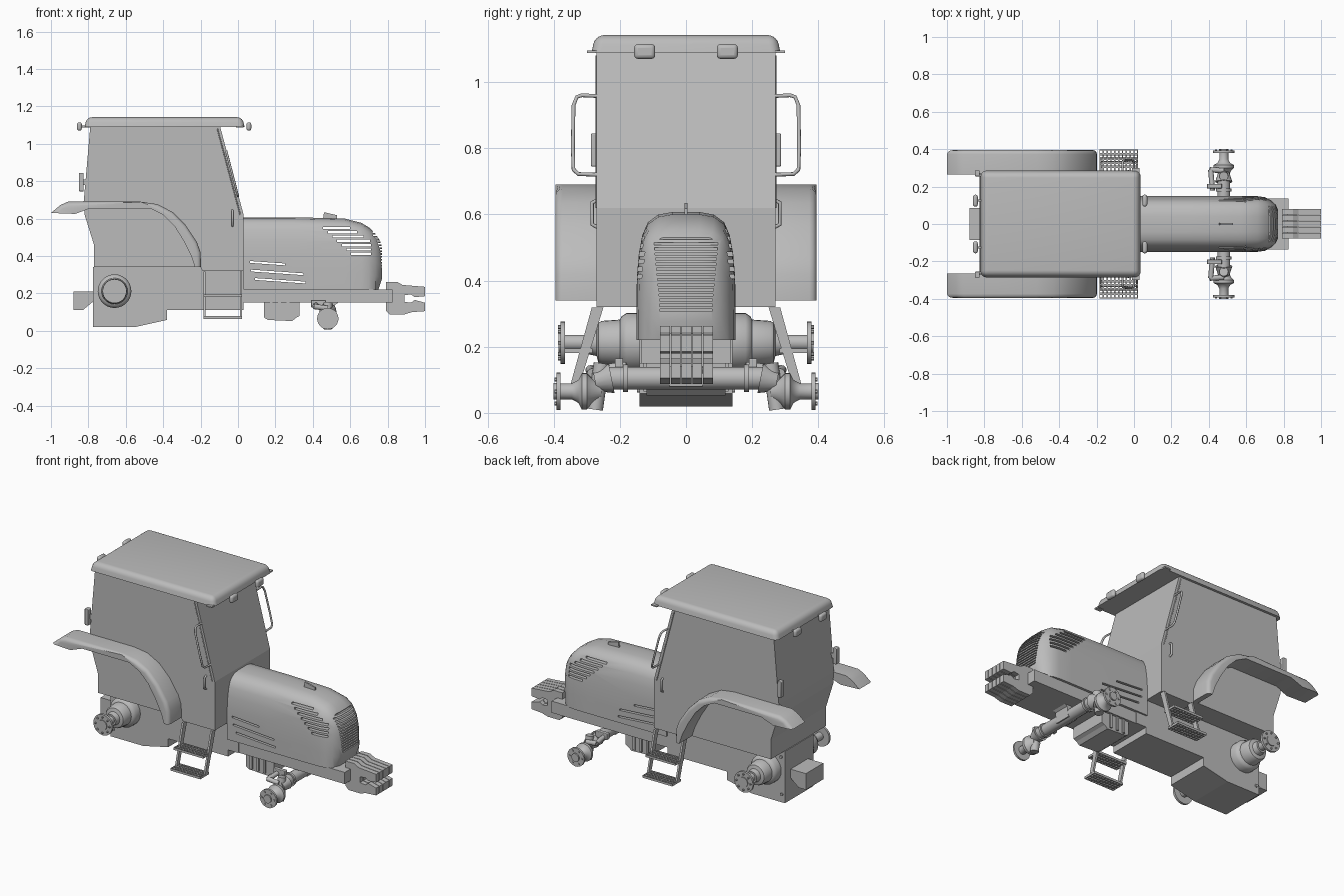
import bpy, bmesh, math
from mathutils import Vector, Matrix

cube = bpy.data.objects.get("Cube")
if cube:
    bpy.data.objects.remove(cube, do_unlink=True)

grey = bpy.data.materials.new("plain_grey")
grey.use_nodes = True
grey.diffuse_color = (0.5, 0.5, 0.5, 1)
grey.node_tree.nodes["Principled BSDF"].inputs["Base Color"].default_value = (0.5, 0.5, 0.5, 1)


def finish(name, bm, bevel=0, smooth=False, segments=3):
    bmesh.ops.recalc_face_normals(bm, faces=bm.faces[:])
    me = bpy.data.meshes.new(name)
    bm.to_mesh(me)
    bm.free()
    ob = bpy.data.objects.new(name, me)
    bpy.context.collection.objects.link(ob)
    me.materials.append(grey)
    if bevel:
        mod = ob.modifiers.new("bevel", "BEVEL")
        mod.width, mod.segments = bevel, segments
    if smooth or bevel:
        bpy.ops.object.select_all(action="DESELECT")
        ob.select_set(True)
        bpy.context.view_layer.objects.active = ob
        bpy.ops.object.shade_smooth_by_angle(angle=math.radians(35))
    return ob


def add_box(bm, a, b):
    a, b = Vector(a), Vector(b)
    m = Matrix.Translation((a + b) / 2) @ Matrix.Diagonal((*(b - a), 1))
    return bmesh.ops.create_cube(bm, size=1, matrix=m)["verts"]


def box(name, a, b, bevel=0):
    bm = bmesh.new()
    add_box(bm, a, b)
    return finish(name, bm, bevel)


def slab(name, pts, y0, y1, bevel=0):
    """Side profile (x, z) extruded across the width."""
    bm = bmesh.new()
    f = bm.faces.new([bm.verts.new((x, y0, z)) for x, z in pts])
    ext = bmesh.ops.extrude_face_region(bm, geom=[f])["geom"]
    bmesh.ops.translate(bm, vec=(0, y1 - y0, 0), verts=[v for v in ext if isinstance(v, bmesh.types.BMVert)])
    return finish(name, bm, bevel)


def lathe(name, x, z, prof, s, n=28):
    """Turned part about a sideways axis, profile given as (y, radius)."""
    bm = bmesh.new()
    rings = [[bm.verts.new((x + r * math.cos(t * math.tau / n), s * y, z + r * math.sin(t * math.tau / n)))
              for t in range(n)] for y, r in prof]
    for a, b in zip(rings, rings[1:]):
        for i in range(n):
            bm.faces.new((a[i], a[(i + 1) % n], b[(i + 1) % n], b[i]))
    bm.faces.new(rings[0])
    bm.faces.new(rings[-1])
    return finish(name, bm, smooth=True)


def rod(name, p, q, r, r2=None, n=16):
    p, q = Vector(p), Vector(q)
    d = q - p
    m = Matrix.Translation((p + q) / 2) @ d.to_track_quat("Z", "Y").to_matrix().to_4x4()
    bm = bmesh.new()
    bmesh.ops.create_cone(bm, cap_ends=True, segments=n, radius1=r, radius2=r2 or r, depth=d.length, matrix=m)
    return finish(name, bm, smooth=True)


def tube(name, pts, r):
    cu = bpy.data.curves.new(name, "CURVE")
    cu.dimensions, cu.bevel_depth, cu.bevel_resolution = "3D", r, 2
    sp = cu.splines.new("POLY")
    sp.points.add(len(pts) - 1)
    for p, c in zip(sp.points, pts):
        p.co = (*c, 1)
    cu.materials.append(grey)
    bpy.context.collection.objects.link(bpy.data.objects.new(name, cu))


# Cab and roof
slab("cab", [(-.79, 1.09), (-.825, .69), (-.82, .62), (-.77, .46), (-.77, .34), (-.2, .34),
             (-.19, .32), (.03, .32), (.03, .62), (-.095, 1.09)], -.27, .27)
bm = bmesh.new()
add_box(bm, (-.82, -.285, 1.09), (.035, .285, 1.142))
for v in bm.verts:
    if v.co.z > 1.1:
        v.co.x += .012 if v.co.x < 0 else -.012
        v.co.y *= .965
bmesh.ops.bevel(bm, geom=[e for e in bm.edges if max(v.co.z for v in e.verts) > 1.1],
                offset=.028, segments=5, profile=.5, affect="EDGES")
finish("roof", bm, smooth=True)
for s in (-1, 1):
    for x, label in ((.058, "front"), (-.848, "rear")):
        box(label + "_roof_lamp", (x - .013, s * .125 - .032, 1.07), (x + .013, s * .125 + .032, 1.115), .012)
        box(label + "_lamp_arm", (min(x, x * .8), s * .125 - .006, 1.088), (max(x, x * .8), s * .125 + .006, 1.098))
    box("roof_side_tab", (-.01, s * .27, 1.088), (.03, s * .3, 1.096))
    box("tail_lamp", (-.85, s * .255, .745), (-.825, s * .287, .845), .004)
    box("tail_lamp_mount", (-.83, s * .255, .78), (-.80, s * .268, .81))
    # Grab rail along the windscreen pillar and door handle
    rail = [(.27, .72), (.325, .722), (.34, .735), (.342, .8), (.34, .93), (.33, .955), (.315, .96), (.27, .958)]
    tube("grab_rail", [(.0 - (z - .72) * .26, s * y, z) for y, z in rail], .006)
    tube("door_handle", [(-.03, s * y, z) for y, z in ((.265, .645), (.284, .635), (.284, .57), (.265, .56))], .006)
    tube("door_seam", [(-.11, s * .27, 1.08), (.012, s * .27, .62)], .003)

# Fenders
outer = [(-1, .63), (-.95, .672), (-.91, .69), (-.52, .69), (-.43, .677), (-.35, .635), (-.28, .565), (-.22, .475),
         (-.2, .42), (-.198, .34)]
inner = [(-.23, .34), (-.25, .40), (-.29, .48), (-.34, .56), (-.4, .62), (-.47, .655), (-.79, .655), (-.87, .625)]
for s in (-1, 1):
    bm = bmesh.new()
    prof = outer + inner
    sides = [[bm.verts.new((x, s * y, z)) for x, z in prof] for y in (.265, .395)]
    n = len(prof)
    for i in range(n):
        bm.faces.new((sides[0][i], sides[0][(i + 1) % n], sides[1][(i + 1) % n], sides[1][i]))
    for ring in sides:
        bm.faces.new(ring)
    rim = [bm.edges.get((sides[1][i], sides[1][i + 1])) for i in range(len(outer) - 1)]
    bmesh.ops.bevel(bm, geom=rim, offset=.022, segments=3, profile=.5, affect="EDGES")
    finish("fender", bm, smooth=True)

# Hood: one cross-section lofted along the length
section = [(1, 0), (1, .25), (.99, .5), (.95, .68), (.88, .82), (.77, .92), (.56, .98), (.28, 1)]
section += [(-a, b) for a, b in reversed(section)]
stations = [(.03, .15, .607), (.3, .15, .607), (.57, .15, .6), (.66, .149, .577), (.7, .143, .553), (.735, .125, .518),
            (.758, .103, .485), (.77, .078, .45)]
bm = bmesh.new()
loops = [[bm.verts.new((x - (.02 * (1 - b / .25) if x > .74 and b < .25 else 0), a * w, .22 + b * (top - .22)))
          for a, b in section] for x, w, top in stations]
n = len(section)
for p, q in zip(loops, loops[1:]):
    for i in range(n):
        bm.faces.new((p[i], p[(i + 1) % n], q[(i + 1) % n], q[i]))
bm.faces.new(loops[0])
for i in range(n // 2 - 1):
    k = n - 1 - i
    bm.faces.new((loops[-1][i], loops[-1][i + 1], loops[-1][k - 1], loops[-1][k]))
hood = finish("hood", bm, smooth=True)

# Vent and grille slots cut through the hood
bm = bmesh.new()
for i in range(7):
    z = .55 - i * .023
    add_box(bm, (.455 + i * .025, -.2, z - .006), (min(.71, .6 + i * .035), .2, z + .006))
for x0, x1, z in ((.065, .25, .368), (.07, .35, .322), (.09, .36, .277)):
    for v in add_box(bm, (x0, -.2, z - .005), (x1, .2, z + .005)):
        v.co.z -= (v.co.x - x0) * .07
for i in range(15):
    z = .31 + i * .0155
    w = .078 + .02 * i / 14
    add_box(bm, (.718, -w, z - .0035), (.81, w, z + .0035))
cutter = finish("slot_cutter", bm)
cutter.hide_render = cutter.hide_viewport = True
cut = hood.modifiers.new("slots", "BOOLEAN")
cut.object, cut.operation, cut.solver = cutter, "DIFFERENCE", "EXACT"
slab("hood_ornament_fin", [(.455, .6), (.46, .634), (.53, .618), (.53, .6)], -.005, .005)

# Chassis
slab("rear_housing", [(-.775, .34), (-.775, .02), (-.55, .02), (-.38, .058), (-.38, .11), (.03, .11),
                      (.03, .15), (.1, .15), (.1, .23), (.03, .23), (.03, .34)], -.14, .14)
box("front_frame", (.03, -.135, .15), (.825, .135, .222))
slab("belly_bracket", [(.14, .16), (.14, .07), (.16, .058), (.29, .052), (.31, .07), (.33, .08), (.33, .16)], -.12, .12)
for i in range(3):
    box("bracket_rib", (.17 + i * .045, -.128, .065), (.185 + i * .045, .128, .2))
slab("rear_hitch", [(-.88, .21), (-.76, .21), (-.77, .16), (-.83, .11), (-.88, .11)], -.085, .085)
for s in (-1, 1):
    for x, z in ((-.75, .3), (-.755, .07)):
        rod("housing_bolt", (x, s * .135, z), (x, s * .148, z), .009)

# Front weights
jaw = [(.79, .262), (.85, .262), (.88, .245), (1, .235), (1, .185), (.945, .18), (.925, .195), (.89, .19),
       (.89, .155), (.925, .15), (.945, .165), (1, .15), (1, .105), (.93, .1), (.89, .088), (.81, .088), (.79, .11)]
for i in range(5):
    y = -.078 + i * .0325
    slab("front_weight", jaw, y, y + .029)
box("weight_carrier", (.82, -.078, .14), (.88, .08, .24))

# Rear axle and wheel hubs
for s in (-1, 1):
    lathe("rear_axle", -.66, .212, [(.13, .09), (.18, .09), (.195, .08), (.2, .07), (.255, .066), (.265, .06),
          (.27, .04), (.3, .034), (.3, .024), (.366, .024), (.366, .064), (.38, .064), (.38, .03), (.385, .03)], s)
    for k in range(8):
        x, z = -.66 + .048 * math.cos(k * math.tau / 8), .212 + .048 * math.sin(k * math.tau / 8)
        rod("rear_hub_bolt", (x, s * .376, z), (x, s * .387, z), .006, n=6)

# Front axle, knuckles and steering
rod("front_axle", (.48, -.25, .105), (.48, .25, .105), .034)
slab("axle_pivot", [(.40, .18), (.40, .16), (.44, .14), (.45, .08), (.51, .08), (.52, .14), (.55, .16), (.55, .18)], -.05, .05)
for s in (-1, 1):
    rod("axle_collar", (.48, s * .175, .105), (.48, s * .19, .105), .042)
    rod("king_pin", (.48, s * .255, .15), (.48, s * .275, .01), .024)
    rod("knuckle_ball", (.48, s * .225, .105), (.48, s * .275, .095), .046, .03)
    lathe("front_hub", .48, .065, [(.255, .025), (.285, .04), (.3, .055), (.315, .055), (.325, .035), (.345, .024),
          (.38, .024), (.38, .057), (.392, .057), (.392, .025), (.4, .025)], s)
    for k in range(6):
        x, z = .48 + .042 * math.cos(k * math.tau / 6), .065 + .042 * math.sin(k * math.tau / 6)
        rod("front_hub_bolt", (x, s * .388, z), (x, s * .397, z), .006, n=6)
    rod("steering_arm", (.48, s * .285, .12), (.405, s * .29, .13), .014)
    rod("steering_cylinder", (.42, s * .18, .14), (.41, s * .29, .13), .014)
    box("steering_clevis", (.39, s * .19, .125), (.47, s * .215, .165), .004)

# Steps: hanging rails with perforated treads
for s in (-1, 1):
    for x in (-.185, .01):
        bm = bmesh.new()
        corners = [(.25, .318), (.285, .318), (.352, .075), (.325, .075)]
        f = bm.faces.new([bm.verts.new((x, s * y, z)) for y, z in corners])
        ext = bmesh.ops.extrude_face_region(bm, geom=[f])["geom"]
        bmesh.ops.translate(bm, vec=(.012, 0, 0), verts=[v for v in ext if isinstance(v, bmesh.types.BMVert)])
        finish("step_rail", bm)
    for y, z in ((.325, .195), (.355, .078)):
        bm = bmesh.new()
        m = Matrix.Translation((-.082, s * y, z)) @ Matrix.Diagonal((.205, .085, 1, 1))
        bmesh.ops.create_grid(bm, x_segments=10, y_segments=4, size=.5, matrix=m)
        holes = bm.faces[:]
        bmesh.ops.inset_individual(bm, faces=holes, thickness=.005)
        bmesh.ops.delete(bm, geom=holes, context="FACES")
        tread = finish("step_tread", bm)
        tread.modifiers.new("thickness", "SOLIDIFY").thickness = .014
